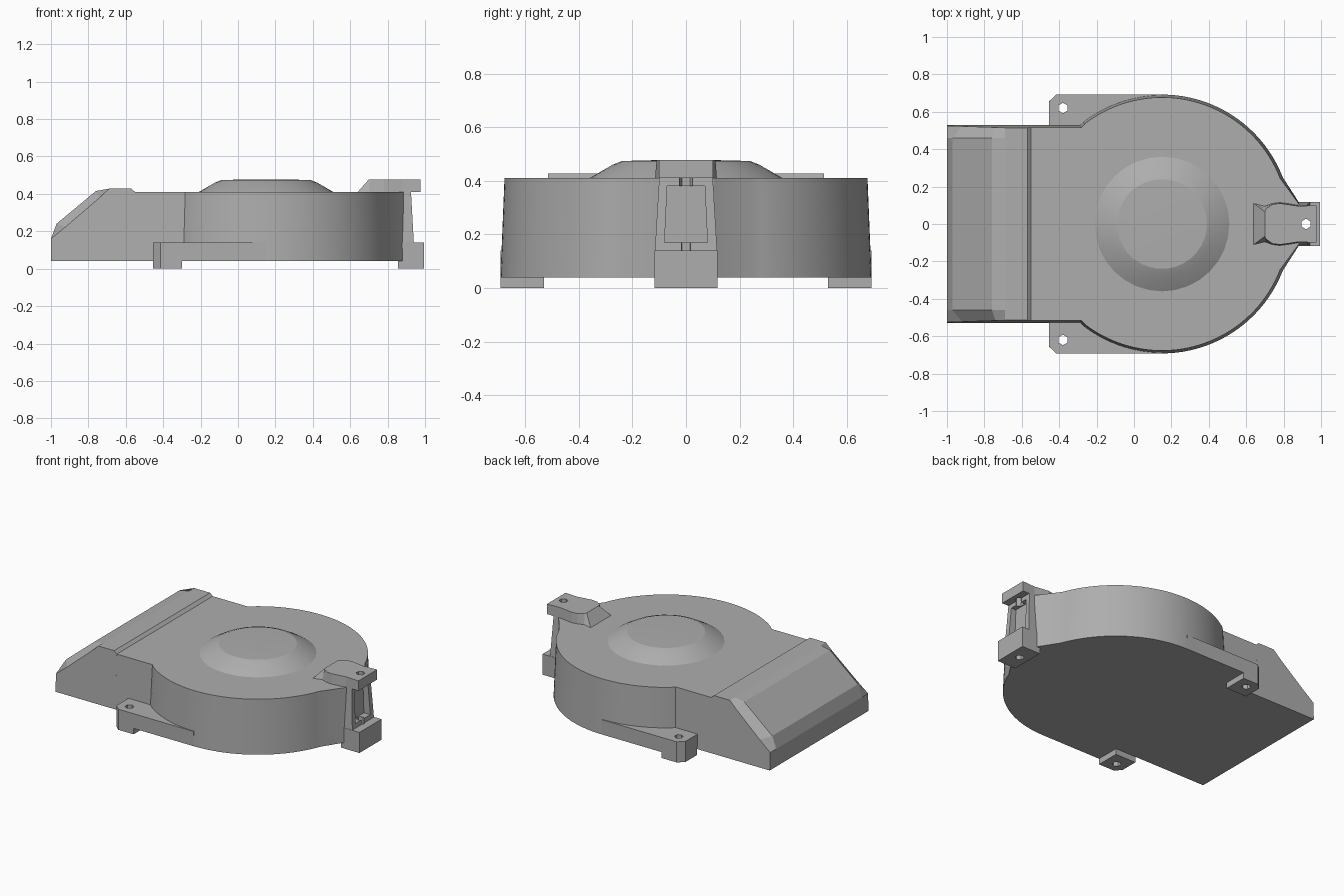
import bpy
import bmesh
from math import sin, cos, pi, radians, atan2

cube = bpy.data.objects.get("Cube")
if cube:
    bpy.data.objects.remove(cube, do_unlink=True)

grey = bpy.data.materials.new("plain grey")
grey.use_nodes = True
colour = (0.42, 0.42, 0.42, 1)
grey.diffuse_color = colour
grey.node_tree.nodes["Principled BSDF"].inputs["Base Color"].default_value = colour


def loft(name, rings, smooth=None):
    """Skin equal-length rings of points and cap both ends."""
    bm = bmesh.new()
    vs = [[bm.verts.new(p) for p in ring] for ring in rings]
    n = len(vs[0])
    for a, b in zip(vs, vs[1:]):
        for i in range(n):
            j = (i + 1) % n
            bm.faces.new((a[i], a[j], b[j], b[i]))
    bm.faces.new(vs[0][::-1])
    bm.faces.new(vs[-1])
    bmesh.ops.recalc_face_normals(bm, faces=bm.faces)
    me = bpy.data.meshes.new(name)
    bm.to_mesh(me)
    bm.free()
    me.materials.append(grey)
    ob = bpy.data.objects.new(name, me)
    bpy.context.collection.objects.link(ob)
    if smooth:
        activate(ob)
        bpy.ops.object.shade_smooth_by_angle(angle=radians(smooth))
    return ob


def activate(ob):
    bpy.ops.object.select_all(action='DESELECT')
    ob.select_set(True)
    bpy.context.view_layer.objects.active = ob


def at(points, z):
    return [(x, y, z) for x, y in points]


def mirrored(half):
    """Complete a half outline (y > 0) across the x axis."""
    return half + [(x, -y) for x, y in reversed(half)]


def cut(ob, cutter):
    cutter.hide_render = True
    mod = ob.modifiers.new("cut", 'BOOLEAN')
    mod.operation = 'DIFFERENCE'
    mod.solver = 'EXACT'
    mod.object = cutter
    activate(ob)
    bpy.ops.object.modifier_apply(modifier=mod.name)
    bpy.data.objects.remove(cutter, do_unlink=True)


def screw_hole(ob, x, y):
    hexagon = [(x + 0.028 * sin(i * pi / 3), y + 0.028 * cos(i * pi / 3)) for i in range(6)]
    cut(ob, loft("hole_cutter", [at(hexagon, -0.1), at(hexagon, 0.6)]))


# Round housing with a draft angle, running into the duct and the clip post
CX, BASE, LID = 0.15, 0.04, 0.41


def housing_outline(inset):
    r, w = 0.692 - inset, 0.53 - inset
    start, end = pi - atan2(0.53, 0.44), 0.37
    arc = [start + (end - start) * i / 40 for i in range(41)]
    half = [(-0.55, w)] + [(CX + r * cos(a), min(w, r * sin(a)) if i == 0 else r * sin(a))
                           for i, a in enumerate(arc)]
    return mirrored(half + [(0.885, 0.11 - inset / 2)])


loft("housing", [at(housing_outline(0), BASE), at(housing_outline(0.015), LID)], 25)

# Outlet duct with a sloped mouth and bevelled cheeks
inner = [(-0.55, BASE), (-1, BASE), (-1, 0.16), (-0.97, 0.24), (-0.76, 0.415),
         (-0.69, 0.428), (-0.57, 0.428), (-0.55, LID)]
outer = list(inner)
outer[3:5] = [(-0.92, 0.225), (-0.74, 0.38)]


def duct_ring(profile, side, width=None):
    return [(x, side * (width or 0.53 - 0.04 * (z - BASE)), z) for x, z in profile]


loft("outlet_duct", [duct_ring(outer, -1), duct_ring(inner, -1, 0.46),
                     duct_ring(inner, 1, 0.46), duct_ring(outer, 1)])


# Raised hub cover with a toothed rim
def hub_cover():
    bm = bmesh.new()
    n = 32
    rings = []
    for k, (r, z) in enumerate([(0.36, LID), (0.275, 0.46), (0.24, 0.474), (0.12, 0.477)]):
        off = 0 if k == 0 else 0.5
        rings.append([bm.verts.new((CX + r * cos((i + off) * 2 * pi / n),
                                    r * sin((i + off) * 2 * pi / n), z)) for i in range(n)])
    low, rim = rings[0], rings[1]
    for i in range(n):
        j = (i + 1) % n
        bm.faces.new((low[i], low[j], rim[i]))
        bm.faces.new((low[j], rim[j], rim[i]))
        for a, b in zip(rings[1:], rings[2:]):
            bm.faces.new((a[i], a[j], b[j], b[i]))
    bm.faces.new(rings[-1])
    me = bpy.data.meshes.new("hub_cover")
    bm.to_mesh(me)
    bm.free()
    me.materials.append(grey)
    ob = bpy.data.objects.new("hub_cover", me)
    bpy.context.collection.objects.link(ob)
    activate(ob)
    bpy.ops.object.shade_smooth_by_angle(angle=radians(12))


hub_cover()

# Side mounting ledges, each with a foot and a screw hole
for side, label in ((1, "back"), (-1, "front")):
    ledge = [(-0.455, 0.5), (-0.455, 0.655), (-0.415, 0.692), (0.15, 0.692), (0.15, 0.5)]
    foot = [(-0.455, 0.53), (-0.455, 0.655), (-0.415, 0.692), (-0.3, 0.692), (-0.3, 0.53)]
    for part, pts, z0, z1 in (("ledge", ledge, BASE, 0.14), ("foot", foot, 0, BASE)):
        pts = [(x, side * y) for x, y in pts]
        ob = loft(label + "_" + part, [at(pts, z0), at(pts, z1)])
        screw_hole(ob, -0.38, side * 0.62)

# Clip post: foot, windowed upright and the curved tab over the lid
clip_foot = mirrored([(0.855, 0.118), (0.995, 0.118)])
ob = loft("clip_foot", [at(clip_foot, 0), at(clip_foot, 0.14)])
screw_hole(ob, 0.92, 0)

ob = loft("clip_upright", [at(mirrored([(0.86, 0.116), (0.94, 0.116)]), 0.14),
                           at(mirrored([(0.86, 0.1), (0.925, 0.1)]), LID)])
cut(ob, loft("window_cutter", [at(mirrored([(0.89, 0.08), (1.1, 0.08)]), 0.17),
                               at(mirrored([(0.89, 0.07), (1.1, 0.07)]), 0.38)]))
screw_hole(ob, 0.92, 0)

tab_low = [(0.64, 0.11), (0.70, 0.095), (0.74, 0.11), (0.78, 0.115), (0.83, 0.108),
           (0.88, 0.1), (0.975, 0.1)]
tab_top = [(0.70, 0.065)] + [(x, y - 0.005) for x, y in tab_low[1:-1]] + [(0.975, 0.1)]
tab_top[1] = (0.705, 0.08)
ob = loft("clip_tab", [at(mirrored(tab_low), LID), at(mirrored(tab_top), 0.478)])
screw_hole(ob, 0.92, 0)
